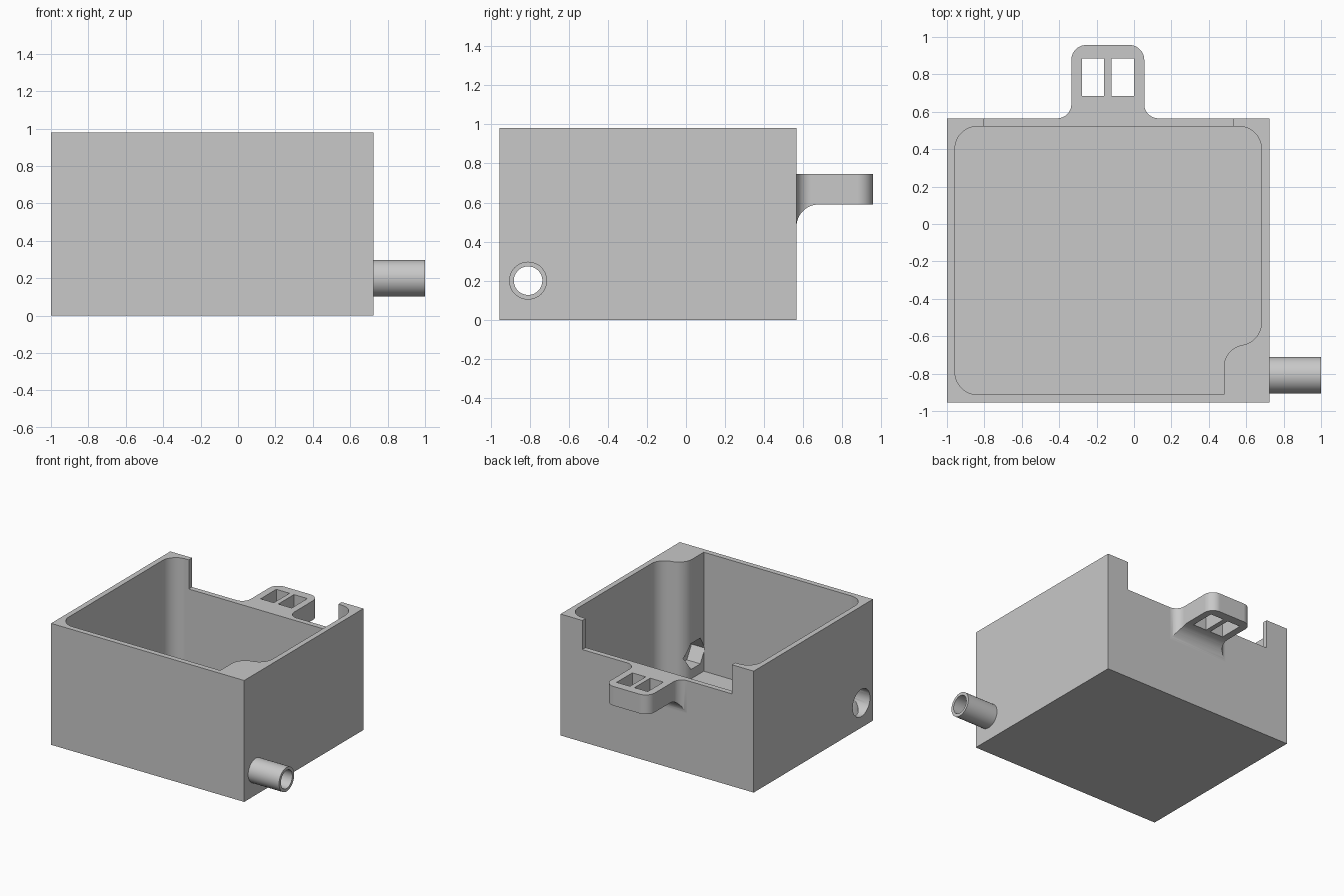
import bpy
import bmesh
from math import sin, cos, radians
from mathutils import Vector

if "Cube" in bpy.data.objects:
    bpy.data.objects.remove(bpy.data.objects["Cube"], do_unlink=True)

grey = bpy.data.materials.new("plain grey")
grey.use_nodes = True
colour = (0.58, 0.58, 0.58, 1)
grey.diffuse_color = colour
grey.node_tree.nodes["Principled BSDF"].inputs["Base Color"].default_value = colour


def arc(cx, cy, r, start, end, steps=12):
    angles = [radians(start + (end - start) * i / steps) for i in range(steps + 1)]
    return [(cx + r * cos(a), cy + r * sin(a)) for a in angles]


def circle(cx, cy, r, sides=48):
    return arc(cx, cy, r, 0, 360, sides)[:-1]


def rect(x0, x1, y0, y1):
    return [(x0, y0), (x1, y0), (x1, y1), (x0, y1)]


def prism(name, outline, axis, low, high):
    """Extrude an outline along z (points are x, y) or x (points are y, z)."""
    place = (lambda u, v, h: (u, v, h)) if axis == "z" else (lambda u, v, h: (h, u, v))
    bm = bmesh.new()
    face = bm.faces.new([bm.verts.new(place(u, v, low)) for u, v in outline])
    grown = bmesh.ops.extrude_face_region(bm, geom=[face])["geom"]
    moved = [g for g in grown if isinstance(g, bmesh.types.BMVert)]
    bmesh.ops.translate(bm, verts=moved, vec=Vector(place(0, 0, high - low)))
    bmesh.ops.recalc_face_normals(bm, faces=bm.faces)
    mesh = bpy.data.meshes.new(name)
    bm.to_mesh(mesh)
    bm.free()
    mesh.materials.append(grey)
    obj = bpy.data.objects.new(name, mesh)
    bpy.context.collection.objects.link(obj)
    return obj


def combine(obj, tool, operation):
    """Apply a boolean and discard the tool object."""
    mod = obj.modifiers.new("boolean", "BOOLEAN")
    mod.operation, mod.object, mod.solver = operation, tool, "EXACT"
    bpy.context.view_layer.update()
    result = obj.evaluated_get(bpy.context.evaluated_depsgraph_get())
    mesh = bpy.data.meshes.new_from_object(result)
    obj.modifiers.clear()
    obj.data = mesh
    bpy.data.objects.remove(tool, do_unlink=True)


# Box
left, right, front, back, height = -1.0, 0.724, -0.955, 0.565, 0.98
wall, floor, ledge = 0.043, 0.02, 0.745
box = prism("box", rect(left, right, front, back), "z", 0, height)

# Mounting tab: plan outline crossed with a side profile
x0, x1, flare, tip = -0.335, 0.055, 0.075, 0.957
plan = [(x0 - flare, back - 0.02), (x1 + flare, back - 0.02)]
plan += arc(x1 + flare, back + flare, flare, 270, 180)
plan += arc(x1 - 0.08, tip - 0.08, 0.08, 0, 90)
plan += arc(x0 + 0.08, tip - 0.08, 0.08, 90, 180)
plan += arc(x0 - flare, back + flare, flare, 0, -90)
tab = prism("mounting_tab", plan, "z", 0.4, ledge)
side = [(back - 0.1, 0.475)] + arc(back + 0.115, 0.475, 0.115, 180, 90)
side += [(1.1, 0.59), (1.1, 0.9), (back - 0.1, 0.9)]
combine(tab, prism("tab_profile", side, "x", -0.6, 0.3), "INTERSECT")
combine(box, tab, "UNION")

# Outlet tube
ty, tz = -0.808, 0.2
tube = prism("outlet_tube", circle(ty, tz, 0.097), "x", 0.65, 1.0)
combine(box, tube, "UNION")

# Cavity with rounded corners, leaving a solid boss at the front
r, boss = 0.12, 0.48
a, b, c, d = left + wall, right - wall, front + wall, back - wall
hollow = arc(a + r, c + r, r, 180, 270) + [(boss, c)]
hollow += arc(boss + r, -0.765, r, 180, 100)
hollow += arc(b - r, -0.528, r, -80, 0)
hollow += arc(b - r, d - r, r, 0, 90) + arc(a + r, d - r, r, 90, 180)

# Openings: cavity, rear notch, tab slots, bore, hexagonal pocket, side port
cutters = [
    prism("cavity", hollow, "z", floor, 1.2),
    prism("notch", rect(-0.805, 0.53, 0.45, 0.6), "z", ledge, 1.2),
    prism("slot_a", rect(-0.278, -0.16, 0.685, 0.885), "z", 0.4, 0.9),
    prism("slot_b", rect(-0.12, 0.0, 0.685, 0.885), "z", 0.4, 0.9),
    prism("bore", circle(ty, tz, 0.073), "x", boss, 1.1),
    prism("pocket", circle(ty, tz, 0.12, 6), "x", boss - 0.001, 0.6),
    prism("port", circle(ty, tz, 0.11), "x", -1.1, -0.8),
]
for cutter in cutters:
    combine(box, cutter, "DIFFERENCE")

# Smooth the curved walls, keep the edges crisp and the flat walls even
bpy.ops.object.select_all(action="DESELECT")
box.select_set(True)
bpy.context.view_layer.objects.active = box
bpy.ops.object.shade_smooth_by_angle(angle=radians(25))
even = box.modifiers.new("even_shading", "WEIGHTED_NORMAL")
even.keep_sharp = True
